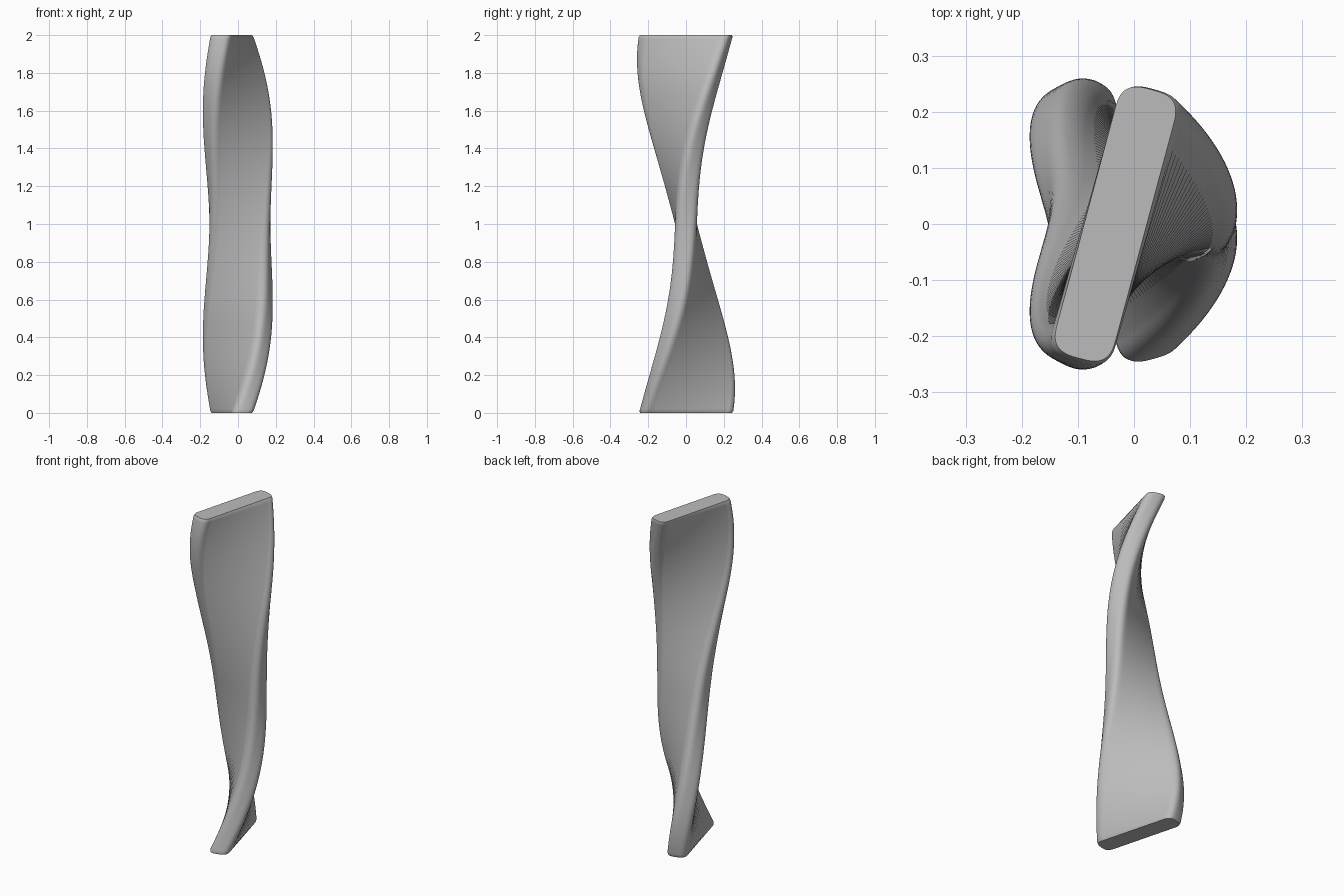
import bpy, bmesh, math

if "Cube" in bpy.data.objects:
    bpy.data.objects.remove(bpy.data.objects["Cube"])

HEIGHT = 2.0
RINGS = 96        # slices along the height
HALF_THICK = 0.058
END_R = 0.055     # depth of the rounded narrow edge


def section(half_len, inset=0.0):
    """Flat bar section with soft superellipse ends, long axis on x."""
    pts = []
    for side in (1, -1):
        for i in range(25):
            a = -math.pi / 2 + math.pi * i / 24
            c, s = abs(math.cos(a)), math.sin(a)
            u = half_len - END_R + (END_R - inset) * c ** (2 / 3)
            v = (HALF_THICK - inset) * math.copysign(abs(s) ** (2 / 3), s)
            pts.append((side * u, side * v))
    return pts


def ring(bm, z, inset=0.0):
    """Section at height z: twisted, waisted and moved along the bent path."""
    t = z - 1.0
    angle = math.radians(75) * t
    half_len = 0.161 + 0.091 * (1 - math.cos(math.pi * t)) / 2
    cx = 0.01 - 0.043 * t * t
    cy = -0.11 * (t - t ** 3)
    ca, sa = math.cos(angle), math.sin(angle)
    return [bm.verts.new((cx + u * ca - v * sa, cy + u * sa + v * ca, z))
            for u, v in section(half_len, inset)]


# Twisted bar
bm = bmesh.new()
levels = [(0.0, 0.004), (0.012, 0.0)]
levels += [(HEIGHT * i / RINGS, 0.0) for i in range(1, RINGS)]
levels += [(HEIGHT - 0.012, 0.0), (HEIGHT, 0.004)]
rings = [ring(bm, z, inset) for z, inset in levels]
for lo, hi in zip(rings, rings[1:]):
    n = len(lo)
    for i in range(n):
        j = (i + 1) % n
        bm.faces.new((lo[i], lo[j], hi[j], hi[i]))
bm.faces.new(rings[0][::-1])
bm.faces.new(rings[-1])
bmesh.ops.recalc_face_normals(bm, faces=bm.faces)
mesh = bpy.data.meshes.new("twisted_bar")
bm.to_mesh(mesh)
bm.free()
bar = bpy.data.objects.new("twisted_bar", mesh)
bpy.context.collection.objects.link(bar)

# Plain grey
grey = bpy.data.materials.new("plain grey")
grey.diffuse_color = (0.5, 0.5, 0.5, 1)
grey.use_nodes = True
grey.node_tree.nodes["Principled BSDF"].inputs["Base Color"].default_value = grey.diffuse_color
mesh.materials.append(grey)

bpy.context.view_layer.objects.active = bar
bar.select_set(True)
bpy.ops.object.shade_smooth_by_angle(angle=math.radians(40))
